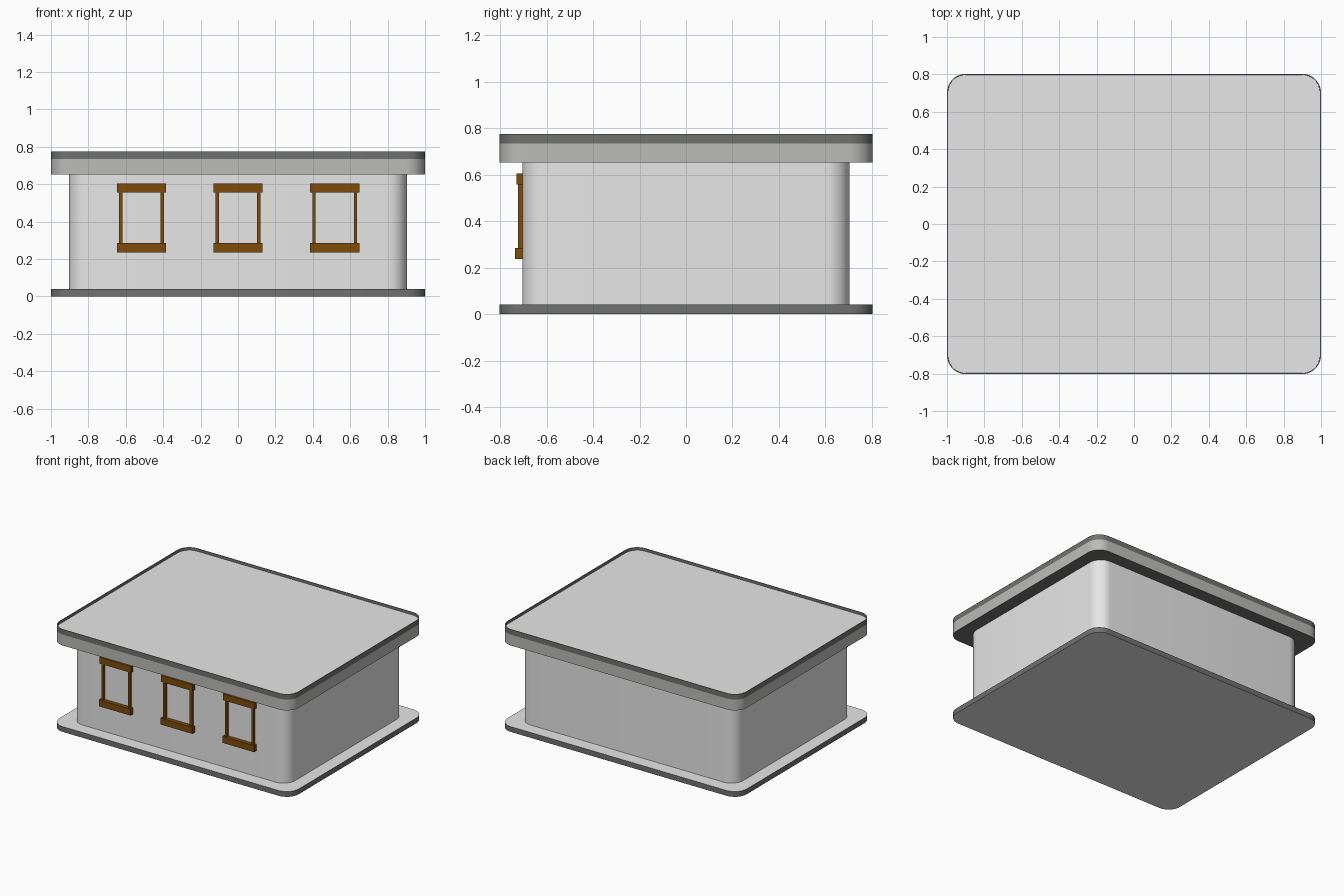
import bpy, bmesh, math

if "Cube" in bpy.data.objects:
    bpy.data.objects.remove(bpy.data.objects["Cube"])


def material(name, color):
    m = bpy.data.materials.new(name)
    m.diffuse_color = (*color, 1)
    m.use_nodes = True
    m.node_tree.nodes["Principled BSDF"].inputs["Base Color"].default_value = m.diffuse_color
    return m


LIGHT = material("light grey", (0.8, 0.8, 0.8))
MID = material("mid grey", (0.5, 0.5, 0.49))
DARK = material("dark grey", (0.165, 0.165, 0.16))
BROWN = material("wood brown", (0.21, 0.07, 0.003))


def add_object(name, bm, mats):
    mesh = bpy.data.meshes.new(name)
    bm.normal_update()
    bm.to_mesh(mesh)
    bm.free()
    for m in mats:
        mesh.materials.append(m)
    ob = bpy.data.objects.new(name, mesh)
    bpy.context.collection.objects.link(ob)
    return ob


def rounded_slab(name, hx, hy, z0, z1, r, side, top, bottom, recess=0, steps=10):
    """Rounded rectangle prism coloured by face direction, with an optional sunken top."""
    bm = bmesh.new()
    ring = []
    for q, (sx, sy) in enumerate([(1, 1), (-1, 1), (-1, -1), (1, -1)]):
        for i in range(steps + 1):
            a = (q + i / steps) * math.pi / 2
            ring.append(bm.verts.new((sx * (hx - r) + r * math.cos(a),
                                      sy * (hy - r) + r * math.sin(a), z0)))
    face = bm.faces.new(ring)
    new = bmesh.ops.extrude_face_region(bm, geom=[face], use_keep_orig=True)["geom"]
    for v in new:
        if isinstance(v, bmesh.types.BMVert):
            v.co.z = z1
    bmesh.ops.recalc_face_normals(bm, faces=bm.faces)
    bm.normal_update()
    for f in bm.faces:
        f.material_index = 1 if f.normal.z > 0.5 else 2 if f.normal.z < -0.5 else 0
    if recess:
        cap = [f for f in bm.faces if f.normal.z > 0.5]
        bmesh.ops.inset_region(bm, faces=cap, thickness=0.005)
        walls = bmesh.ops.inset_region(bm, faces=cap, thickness=0.001, depth=-recess)
        for f in walls["faces"]:
            f.material_index = 0
    ob = add_object(name, bm, [side, top, bottom])
    bpy.ops.object.select_all(action='DESELECT')
    ob.select_set(True)
    bpy.context.view_layer.objects.active = ob
    bpy.ops.object.shade_smooth_by_angle(angle=math.radians(30))
    return ob


def box(bm, x0, x1, y0, y1, z0, z1):
    for v in bmesh.ops.create_cube(bm, size=1)["verts"]:
        v.co.x = x1 if v.co.x > 0 else x0
        v.co.y = y1 if v.co.y > 0 else y0
        v.co.z = z1 if v.co.z > 0 else z0


# Base, walls and two-layer roof with a slightly sunken top
rounded_slab("base_slab", 1.0, 0.803, 0.0, 0.04, 0.1, DARK, LIGHT, LIGHT)
rounded_slab("walls", 0.903, 0.704, 0.04, 0.653, 0.1, LIGHT, LIGHT, LIGHT)
rounded_slab("roof_fascia", 1.0, 0.803, 0.653, 0.735, 0.1, MID, MID, DARK)
rounded_slab("roof_slab", 1.0, 0.803, 0.735, 0.775, 0.1, DARK, LIGHT, DARK, recess=0.02)

# Three window frames on the front: lintel, sill and two jambs each
for side, cx in (("left", -0.516), ("middle", 0.0), ("right", 0.517)):
    bm = bmesh.new()
    box(bm, cx - 0.132, cx + 0.132, -0.730, -0.69, 0.557, 0.605)
    box(bm, cx - 0.132, cx + 0.132, -0.735, -0.69, 0.236, 0.285)
    box(bm, cx - 0.120, cx - 0.102, -0.723, -0.69, 0.285, 0.557)
    box(bm, cx + 0.102, cx + 0.120, -0.723, -0.69, 0.285, 0.557)
    add_object("window_frame_" + side, bm, [BROWN])
